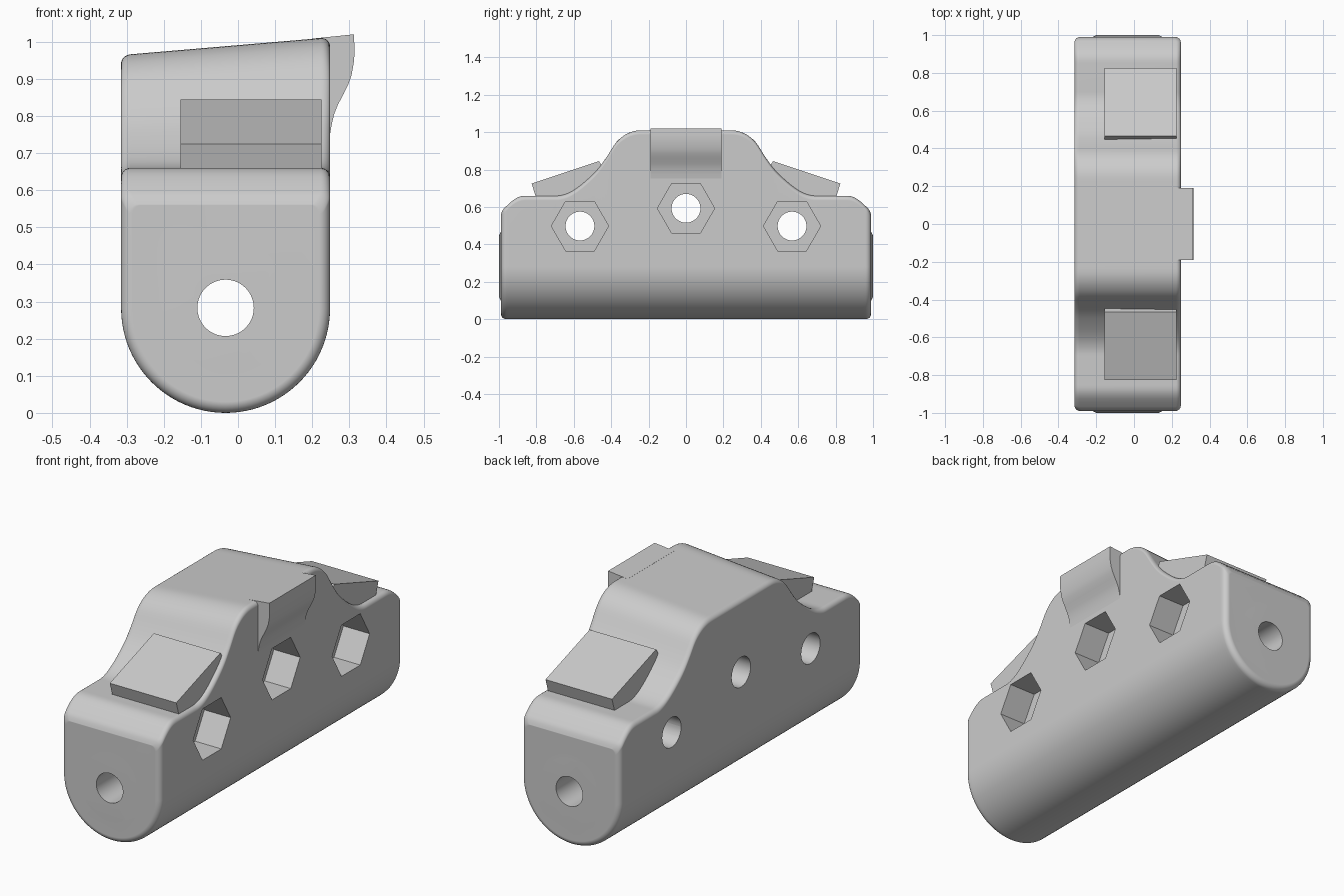
import bpy, bmesh, math
from mathutils import Matrix, Vector

if "Cube" in bpy.data.objects:
    bpy.data.objects.remove(bpy.data.objects["Cube"], do_unlink=True)

grey = bpy.data.materials.new("plain grey")
grey.use_nodes = True
colour = (0.6, 0.6, 0.6, 1)
grey.diffuse_color = colour
grey.node_tree.nodes["Principled BSDF"].inputs["Base Color"].default_value = colour

CX, R = -0.0335, 0.2815      # centre and radius of the rounded underside
BORE_Z = 0.283


def make(name, bm):
    bmesh.ops.recalc_face_normals(bm, faces=bm.faces)
    mesh = bpy.data.meshes.new(name)
    bm.to_mesh(mesh)
    bm.free()
    mesh.materials.append(grey)
    ob = bpy.data.objects.new(name, mesh)
    bpy.context.collection.objects.link(ob)
    return ob


def activate(ob):
    bpy.ops.object.select_all(action='DESELECT')
    ob.select_set(True)
    bpy.context.view_layer.objects.active = ob


def prism(name, points, axis, lo, hi):
    """Extrude a closed outline along x (points are y, z) or y (points are x, z)."""
    bm = bmesh.new()
    put = (lambda p, d: (d, *p)) if axis == 'x' else (lambda p, d: (p[0], d, p[1]))
    rings = [[bm.verts.new(put(p, d)) for p in points] for d in (lo, hi)]
    for ring in rings:
        bm.faces.new(ring)
    n = len(points)
    for i in range(n):
        j = (i + 1) % n
        bm.faces.new((rings[0][i], rings[0][j], rings[1][j], rings[1][i]))
    return make(name, bm)


def cone(name, axis, centre, r1, r2, depth, sides=64):
    bm = bmesh.new()
    direction = Vector((1, 0, 0)) if axis == 'x' else Vector((0, 1, 0))
    if depth < 0:
        direction, depth = -direction, -depth
    turn = direction.to_track_quat('Z', 'Y').to_matrix().to_4x4()
    bmesh.ops.create_cone(bm, cap_ends=True, segments=sides, radius1=r1, radius2=r2,
                          depth=depth, matrix=Matrix.Translation(centre) @ turn)
    return make(name, bm)


def boolean(ob, other, operation):
    mod = ob.modifiers.new("bool", 'BOOLEAN')
    mod.object, mod.operation, mod.solver = other, operation, 'EXACT'
    other.hide_render = True
    activate(ob)
    bpy.ops.object.modifier_apply(modifier=mod.name)
    bpy.data.objects.remove(other, do_unlink=True)


# Height of the top edge along the length, mirrored front to back
TOP = [(0, 1.012), (0.22, 1.012), (0.28, 1.007), (0.33, 0.985), (0.375, 0.945),
       (0.42, 0.875), (0.47, 0.805), (0.53, 0.745), (0.59, 0.697), (0.635, 0.672),
       (0.69, 0.66), (0.85, 0.66), (0.89, 0.655), (0.925, 0.636), (0.96, 0.605),
       (0.98, 0.583), (0.99, 0.56)]


def slope(i):
    if i in (0, len(TOP) - 1):
        i = min(max(i, 1), len(TOP) - 1)
        return (TOP[i][1] - TOP[i - 1][1]) / (TOP[i][0] - TOP[i - 1][0])
    a = (TOP[i][1] - TOP[i - 1][1]) / (TOP[i][0] - TOP[i - 1][0])
    b = (TOP[i + 1][1] - TOP[i][1]) / (TOP[i + 1][0] - TOP[i][0])
    return 0 if a * b == 0 else (a + b) / 2


def top_height(y):
    y = abs(y)
    i = next((k for k in range(len(TOP) - 1) if y <= TOP[k + 1][0]), len(TOP) - 2)
    (y0, z0), (y1, z1) = TOP[i], TOP[i + 1]
    w = y1 - y0
    t = min((y - y0) / w, 1)
    return ((2*t**3 - 3*t*t + 1) * z0 + (t**3 - 2*t*t + t) * w * slope(i)
            + (3*t*t - 2*t**3) * z1 + (t**3 - t*t) * w * slope(i + 1))


def section(y, inset):
    """U-shaped slice with rounded upper corners; the hump leans down to -x."""
    r, h, c = R - inset, top_height(y), 0.025
    pts = [(CX + r * math.cos(a), R + r * math.sin(a))
           for a in (math.pi * (1 + k / 48) for k in range(49))]
    for sx, steps in ((1, range(7)), (-1, range(6, -1, -1))):
        for k in steps:
            a = math.pi / 2 * k / 6
            pts.append((CX + sx * (r - c + c * math.cos(a)), h - c + c * math.sin(a)))
    out = []
    for x, z in pts:
        lean = min(max((z - 0.66) / 0.35, 0), 1)
        out.append((x, y, z - 0.085 * (CX + R - x) * lean))
    return out


# Body lofted from slices, with rounded ends
half = [(0.0, 0.0), (0.22, 0.0)]
half += [(0.22 + 0.48 * k / 32, 0.0) for k in range(1, 33)]
half += [(y, 0.0) for y in (0.85, 0.865, 0.88, 0.895, 0.91, 0.925, 0.945)]
half += [(0.96 + 0.03 * math.sin(a), 0.03 * (1 - math.cos(a)))
         for a in (math.pi / 2 * k / 6 for k in range(7))]
stations = [(-y, i) for y, i in reversed(half[1:])] + half
bm = bmesh.new()
rings = [[bm.verts.new(p) for p in section(*s)] for s in stations]
for a, b in zip(rings, rings[1:]):
    for i in range(len(a)):
        j = (i + 1) % len(a)
        bm.faces.new((a[i], a[j], b[j], b[i]))
bm.faces.new(rings[0])
bm.faces.new(rings[-1])
body = make("body", bm)

# Raised ring at each end, and the bore along the length
for s in (-1, 1):
    boolean(body, cone("end_boss", 'y', (CX, 0.99 * s, BORE_Z), 0.205, 0.165, 0.02 * s), 'UNION')
boolean(body, cone("bore_cutter", 'y', (CX, 0, BORE_Z), 0.076, 0.076, 2.4), 'DIFFERENCE')

# Bolt holes across the body, with hexagonal pockets on the left side
for y, z in ((-0.567, 0.498), (0, 0.593), (0.567, 0.498)):
    boolean(body, cone("hole_cutter", 'x', (0, y, z), 0.077, 0.077, 1.2, 48), 'DIFFERENCE')
    hexagon = [(y + 0.153 * math.cos(k * math.pi / 3), z + 0.153 * math.sin(k * math.pi / 3))
               for k in range(6)]
    boolean(body, prism("pocket_cutter", hexagon, 'x', CX + R - 0.15, 0.5), 'DIFFERENCE')

# Hooked lip on the left side of the hump
lip = prism("lip", [(0.2, 0.76), (0.2, 1.0085), (0.312, 1.02), (0.314, 0.985), (0.313, 0.95),
                    (0.306, 0.91), (0.297, 0.885), (0.285, 0.86), (0.27, 0.832),
                    (0.259, 0.805), (0.252, 0.775), (0.247, 0.745)], 'y', -0.19, 0.19)

# Sloping wedge blocks on the front and back shoulders
wedges = [prism(name, [(s * y, z) for y, z in ((0.825, 0.725), (0.465, 0.845), (0.43, 0.79),
                                               (0.5, 0.65), (0.802, 0.65))], 'x', -0.155, 0.225)
          for name, s in (("front_wedge", -1), ("back_wedge", 1))]

for ob in [body, lip] + wedges:
    activate(ob)
    bpy.ops.object.shade_smooth_by_angle(angle=math.radians(32))
    mod = ob.modifiers.new("even_shading", 'WEIGHTED_NORMAL')
    mod.keep_sharp = True
